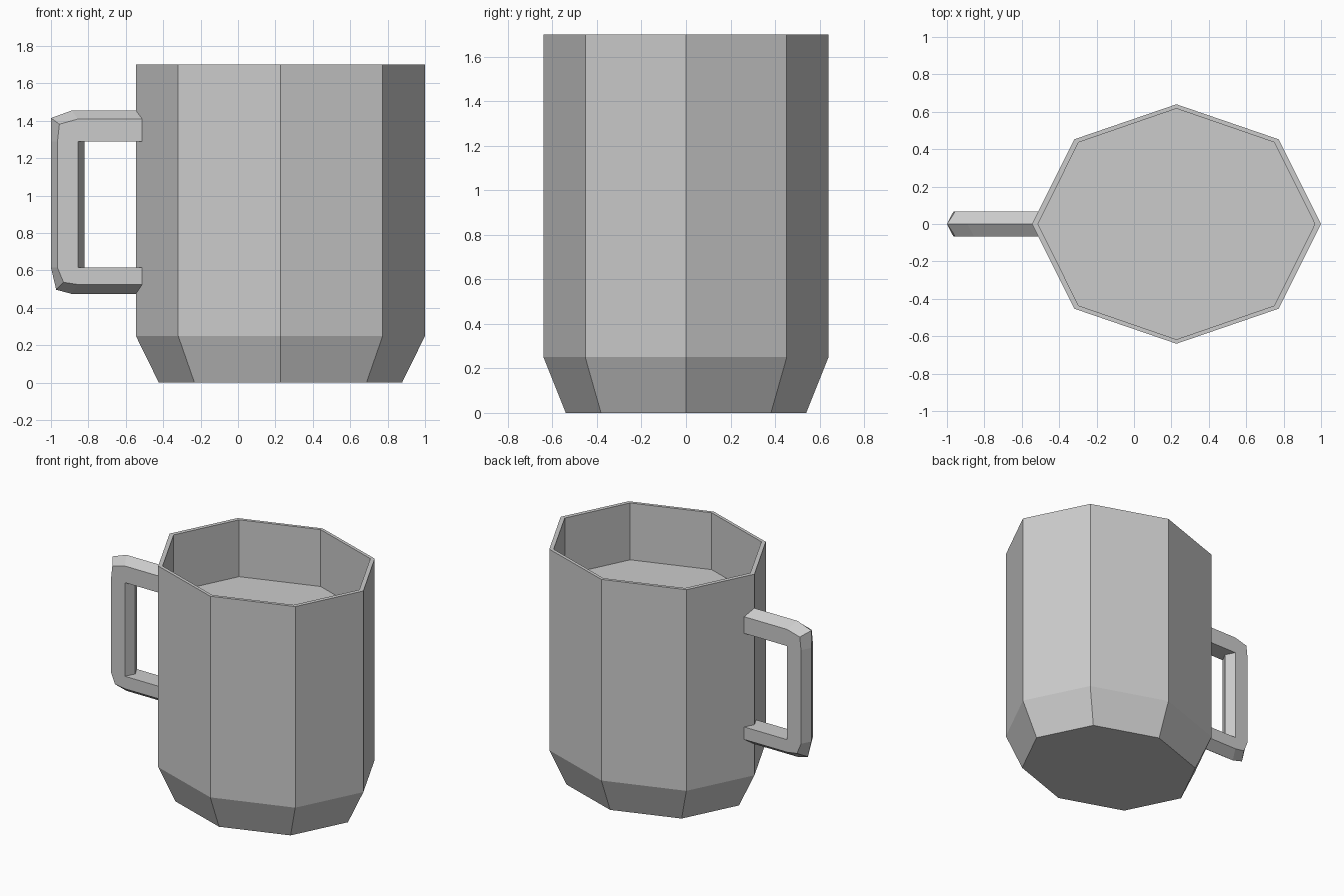
import bpy, bmesh, math

if "Cube" in bpy.data.objects:
    bpy.data.objects.remove(bpy.data.objects["Cube"])


def loft(name, rings, closed_ends=True):
    """Skin a sequence of equal-length point rings and cap both ends."""
    bm = bmesh.new()
    loops = [[bm.verts.new(p) for p in ring] for ring in rings]
    n = len(loops[0])
    for a, b in zip(loops, loops[1:]):
        for i in range(n):
            j = (i + 1) % n
            bm.faces.new((a[i], a[j], b[j], b[i]))
    if closed_ends:
        bm.faces.new(loops[0][::-1])
        bm.faces.new(loops[-1])
    bmesh.ops.remove_doubles(bm, verts=bm.verts, dist=0.0005)
    bmesh.ops.recalc_face_normals(bm, faces=bm.faces)
    mesh = bpy.data.meshes.new(name)
    bm.to_mesh(mesh)
    bm.free()
    obj = bpy.data.objects.new(name, mesh)
    bpy.context.collection.objects.link(obj)
    return obj


def octagon(rx, ry, z, cx=0.227):
    return [(cx + rx * math.cos(i * math.pi / 4), ry * math.sin(i * math.pi / 4), z)
            for i in range(8)]


# Cup: tapered foot, straight wall, thin rim, raised inner floor
loft("mug_body", [octagon(*r) for r in (
    (0.65, 0.54, 0.0), (0.773, 0.64, 0.25), (0.773, 0.64, 1.70),
    (0.74, 0.617, 1.70), (0.74, 0.617, 1.29))])

# Handle: (x, z) of outer ridge, outer side edge, inner side edge, inner ridge
stations = [
    ((-0.545, 1.455), (-0.51, 1.41), (-0.51, 1.29), (-0.545, 1.29)),
    ((-0.89, 1.455), (-0.855, 1.41), (-0.855, 1.29), (-0.82, 1.29)),
    ((-1.0, 1.415), (-0.955, 1.382), (-0.855, 1.29), (-0.82, 1.29)),
    ((-1.0, 1.29), (-0.965, 1.29), (-0.855, 1.29), (-0.82, 1.29)),
    ((-1.0, 0.615), (-0.965, 0.615), (-0.855, 0.615), (-0.82, 0.615)),
    ((-0.972, 0.497), (-0.933, 0.537), (-0.855, 0.615), (-0.82, 0.615)),
    ((-0.89, 0.475), (-0.855, 0.525), (-0.855, 0.615), (-0.82, 0.615)),
    ((-0.545, 0.475), (-0.51, 0.525), (-0.51, 0.615), (-0.545, 0.615)),
]
half = 0.068
sections = []
for ridge, outer, inner, centre in stations:
    path = ((ridge, 0), (outer, half), (inner, half),
            (centre, 0), (inner, -half), (outer, -half))
    sections.append([(x, y, z) for (x, z), y in path])
loft("mug_handle", sections)
